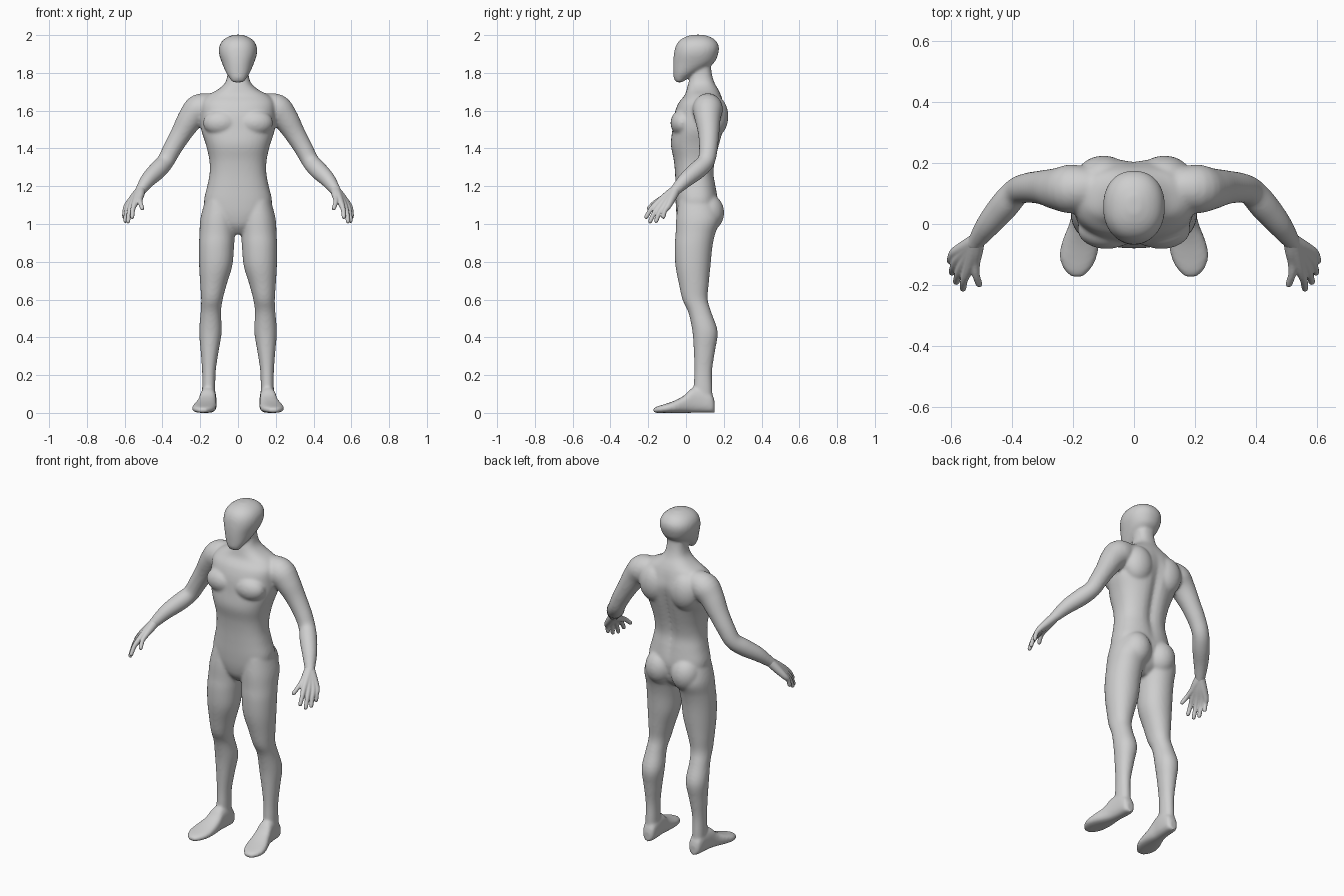
import bpy
import bmesh
import math
from mathutils import Vector, Matrix

default_cube = bpy.data.objects.get("Cube")
if default_cube:
    bpy.data.objects.remove(default_cube, do_unlink=True)

SEGMENTS = 40

grey = bpy.data.materials.new("plain_grey")
grey.use_nodes = True
grey.diffuse_color = (0.62, 0.62, 0.62, 1)
grey.node_tree.nodes["Principled BSDF"].inputs["Base Color"].default_value = grey.diffuse_color


def smooth_rows(rows, steps=4):
    """Catmull-Rom interpolation through rows of numbers."""
    result = []
    for i in range(len(rows) - 1):
        a, b = rows[max(i - 1, 0)], rows[i]
        c, d = rows[i + 1], rows[min(i + 2, len(rows) - 1)]
        for k in range(steps):
            t = k / steps
            result.append([q + 0.5 * t * (r - p + t * (2 * p - 5 * q + 4 * r - s + t * (3 * (q - r) + s - p)))
                           for p, q, r, s in zip(a, b, c, d)])
    result.append(list(rows[-1]))
    return result


def ring(center, u, v, power=2.0):
    """Superellipse ring spanned by the half axes u and v."""
    points = []
    for i in range(SEGMENTS):
        angle = math.tau * i / SEGMENTS
        c, s = math.cos(angle), math.sin(angle)
        c = math.copysign(abs(c) ** (2 / power), c)
        s = math.copysign(abs(s) ** (2 / power), s)
        points.append(Vector(center) + Vector(u) * c + Vector(v) * s)
    return points


def loft(bm, rings, side=1):
    """Skin a list of rings and cap both ends."""
    loops = [[bm.verts.new((p.x * side, p.y, p.z)) for p in points] for points in rings]
    for low, high in zip(loops, loops[1:]):
        for i in range(SEGMENTS):
            j = (i + 1) % SEGMENTS
            bm.faces.new((low[i], low[j], high[j], high[i]))
    bm.faces.new(loops[0][::-1])
    bm.faces.new(loops[-1])


def upright(rows, power=2.0):
    """Rings stacked in z from rows of z, centre x, half width, front y, back y."""
    return [ring((x, (front + back) / 2, z), (width, 0, 0), (0, (back - front) / 2, 0), power)
            for z, x, width, front, back in smooth_rows(rows)]


def tube(rows):
    """Round rings along a path from rows of x, y, z, radius."""
    path = smooth_rows(rows)
    rings = []
    for i, row in enumerate(path):
        ahead, behind = path[min(i + 1, len(path) - 1)], path[max(i - 1, 0)]
        along = (Vector(ahead[:3]) - Vector(behind[:3])).normalized()
        u = along.cross(Vector((0, 1, 0))).normalized()
        rings.append(ring(row[:3], u * row[3], along.cross(u) * row[3]))
    return rings


def muscle(bm, center, radii, side):
    """Ellipsoid swelling that is fused into the body."""
    place = Matrix.Translation((center[0] * side, center[1], center[2]))
    bmesh.ops.create_uvsphere(bm, u_segments=32, v_segments=20, radius=1,
                              matrix=place @ Matrix.Diagonal((*radii, 1)))


def finish(bm, name, voxel, rounds):
    """Turn the overlapping shapes into one smooth skin."""
    bmesh.ops.recalc_face_normals(bm, faces=bm.faces)
    mesh = bpy.data.meshes.new(name)
    bm.to_mesh(mesh)
    bm.free()
    mesh.materials.append(grey)
    obj = bpy.data.objects.new(name, mesh)
    bpy.context.collection.objects.link(obj)
    fuse = obj.modifiers.new("fuse", 'REMESH')
    fuse.mode = 'VOXEL'
    fuse.voxel_size = voxel
    fuse.use_smooth_shade = True
    soften = obj.modifiers.new("soften", 'SMOOTH')
    soften.factor = 0.5
    soften.iterations = rounds


body = bmesh.new()

# Torso and neck, with a groove down the spine
torso = upright([
    (0.945, 0, 0.03, 0, 0.09), (0.99, 0, 0.1, -0.035, 0.14), (1.05, 0, 0.16, -0.05, 0.16),
    (1.12, 0, 0.18, -0.055, 0.17), (1.2, 0, 0.163, -0.056, 0.16), (1.27, 0, 0.15, -0.058, 0.15),
    (1.34, 0, 0.152, -0.065, 0.16), (1.42, 0, 0.17, -0.08, 0.18), (1.5, 0, 0.195, -0.072, 0.2),
    (1.58, 0, 0.198, -0.062, 0.213), (1.64, 0, 0.195, -0.04, 0.2), (1.68, 0, 0.165, -0.008, 0.186),
    (1.71, 0, 0.11, 0.003, 0.172), (1.745, 0, 0.07, 0.012, 0.152), (1.79, 0, 0.056, 0.025, 0.138),
    (1.85, 0, 0.055, 0.03, 0.13)], 2.4)
for points in torso:
    for p in points:
        if p.y > 0.1 and 1.1 < p.z < 1.68:
            fade = math.sin(math.pi * (p.z - 1.1) / 0.58)
            p.y -= 0.02 * fade * math.exp(-(p.x / 0.03) ** 2)
loft(body, torso)

# Head with a narrow chin
loft(body, upright([
    (1.75, 0, 0.03, -0.052, -0.02), (1.77, 0, 0.043, -0.064, 0.01), (1.8, 0, 0.062, -0.067, 0.06),
    (1.85, 0, 0.084, -0.068, 0.145), (1.9, 0, 0.1, -0.064, 0.17), (1.94, 0, 0.099, -0.055, 0.174),
    (1.97, 0, 0.083, -0.036, 0.158), (1.99, 0, 0.055, -0.005, 0.13), (2.002, 0, 0.02, 0.035, 0.09)], 2.2))

LEG = [
    (1.12, 0.1, 0.075, -0.04, 0.15), (1.03, 0.105, 0.094, -0.052, 0.18), (0.95, 0.11, 0.094, -0.055, 0.155),
    (0.88, 0.114, 0.093, -0.06, 0.14), (0.78, 0.118, 0.088, -0.056, 0.13), (0.68, 0.13, 0.07, -0.037, 0.12),
    (0.6, 0.138, 0.057, -0.019, 0.115), (0.53, 0.144, 0.054, 0.013, 0.135), (0.43, 0.146, 0.06, 0.034, 0.168),
    (0.33, 0.15, 0.048, 0.041, 0.154), (0.22, 0.154, 0.036, 0.044, 0.138), (0.12, 0.155, 0.035, 0.04, 0.14),
    (0.04, 0.155, 0.035, 0.05, 0.14)]

# Foot rows: y, centre x, half width, top z
FOOT = [
    (0.152, 0.152, 0.02, 0.06), (0.135, 0.153, 0.036, 0.1), (0.08, 0.155, 0.041, 0.13),
    (0.03, 0.16, 0.044, 0.13), (-0.01, 0.165, 0.051, 0.092), (-0.06, 0.175, 0.061, 0.065),
    (-0.11, 0.183, 0.061, 0.047), (-0.15, 0.186, 0.043, 0.035), (-0.174, 0.186, 0.018, 0.024)]

ARM = [
    (0.12, 0.12, 1.63, 0.06), (0.2, 0.115, 1.61, 0.08), (0.25, 0.115, 1.56, 0.069),
    (0.3, 0.12, 1.48, 0.056), (0.35, 0.118, 1.395, 0.049), (0.385, 0.105, 1.33, 0.046),
    (0.425, 0.06, 1.285, 0.048), (0.475, 0, 1.235, 0.041), (0.515, -0.055, 1.18, 0.029),
    (0.53, -0.075, 1.16, 0.025)]

for side in (1, -1):
    # Legs, feet and arms
    loft(body, upright(LEG, 2.1), side)
    loft(body, [ring((x, y, top / 2), (width, 0, 0), (0, 0, top / 2), 2.6)
                for y, x, width, top in smooth_rows(FOOT)], side)
    loft(body, tube(ARM), side)
    # Chest, shoulder blades and buttocks
    muscle(body, (0.09, -0.018, 1.535), (0.095, 0.064, 0.07), side)
    muscle(body, (0.1, 0.15, 1.57), (0.09, 0.074, 0.11), side)
    muscle(body, (0.085, 0.115, 1.06), (0.085, 0.087, 0.1), side)
finish(body, "body", 0.008, 8)

# Knuckle and tip of each finger, then of the thumb
WRIST = Vector((0.515, -0.055, 1.18))
FINGERS = [
    ((0.545, -0.152, 1.11), (0.562, -0.217, 1.03)), ((0.562, -0.135, 1.1), (0.584, -0.195, 1.006)),
    ((0.578, -0.115, 1.095), (0.598, -0.163, 1.008)), ((0.588, -0.095, 1.095), (0.604, -0.124, 1.03)),
    ((0.52, -0.125, 1.135), (0.506, -0.205, 1.078))]

for side, name in ((1, "left_hand"), (-1, "right_hand")):
    hand = bmesh.new()
    for knuckle, tip in FINGERS:
        knuckle, tip = Vector(knuckle), Vector(tip)
        middle = knuckle.lerp(tip, 0.45) + Vector((0.004, -0.004, 0.004))
        end = knuckle.lerp(tip, 0.9)
        loft(hand, tube([(*WRIST, 0.026), (*WRIST.lerp(knuckle, 0.5), 0.023), (*knuckle, 0.017),
                         (*middle, 0.0125), (*end, 0.011), (*tip, 0.006)]), side)
    finish(hand, name, 0.004, 4)
